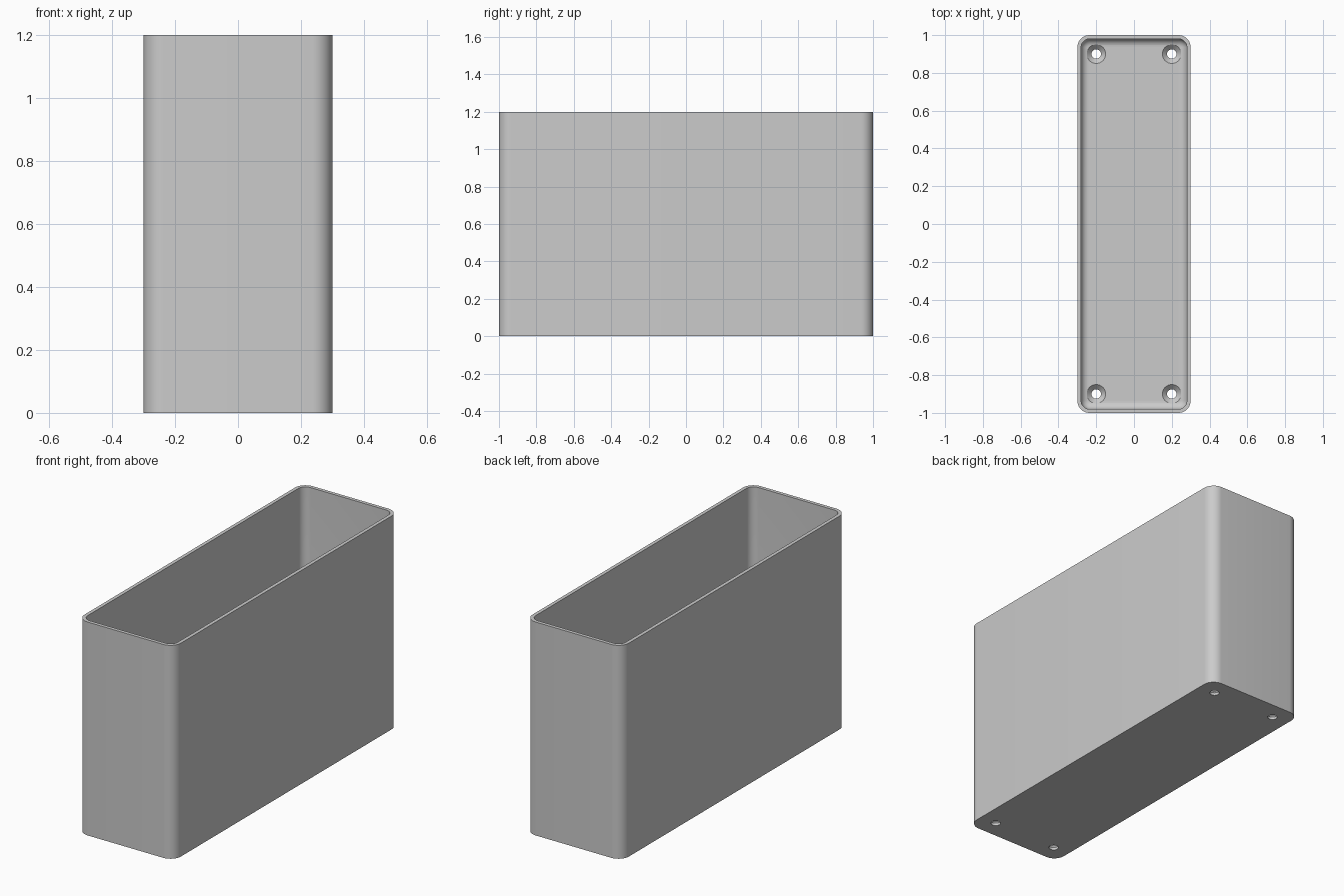
import bpy
import bmesh
from math import cos, sin, pi

cube = bpy.data.objects.get("Cube")
if cube:
    bpy.data.objects.remove(cube, do_unlink=True)

HALF_X, HALF_Y, HEIGHT = 0.3, 1.0, 1.2
CORNER, WALL, FLOOR, FILLET = 0.065, 0.02, 0.04, 0.04
STEPS = 10

grey = bpy.data.materials.new("plain grey")
grey.use_nodes = True
grey.diffuse_color = (0.6, 0.6, 0.6, 1)
grey.node_tree.nodes["Principled BSDF"].inputs["Base Color"].default_value = (0.6, 0.6, 0.6, 1)


def rounded_ring(bm, inset, z):
    """Rounded rectangle of vertices, offset inward from the outer outline."""
    radius = CORNER - inset
    verts = []
    for quarter, (sx, sy) in enumerate([(1, 1), (-1, 1), (-1, -1), (1, -1)]):
        for i in range(STEPS + 1):
            a = (quarter + i / STEPS) * pi / 2
            verts.append(bm.verts.new((sx * (HALF_X - CORNER) + radius * cos(a),
                                       sy * (HALF_Y - CORNER) + radius * sin(a), z)))
    return verts


def circle_ring(bm, x, y, radius, z, count=32):
    return [bm.verts.new((x + radius * cos(2 * pi * i / count),
                          y + radius * sin(2 * pi * i / count), z)) for i in range(count)]


def loft(bm, rings):
    """Skin consecutive rings and cap both ends."""
    for low, high in zip(rings, rings[1:]):
        for i in range(len(low)):
            j = (i + 1) % len(low)
            bm.faces.new((low[i], low[j], high[j], high[i]))
    bm.faces.new(rings[0][::-1])
    bm.faces.new(rings[-1])


def make_object(name, bm):
    bmesh.ops.recalc_face_normals(bm, faces=bm.faces[:])
    mesh = bpy.data.meshes.new(name)
    bm.to_mesh(mesh)
    bm.free()
    mesh.materials.append(grey)
    obj = bpy.data.objects.new(name, mesh)
    bpy.context.collection.objects.link(obj)
    return obj


# Open box: outer wall, rim, inner wall and filleted floor
bm = bmesh.new()
profile = [(0, 0), (0, HEIGHT), (WALL, HEIGHT)]
for i in range(9):
    a = i / 8 * pi / 2
    profile.append((WALL + FILLET * (1 - cos(a)), FLOOR + FILLET * (1 - sin(a))))
loft(bm, [rounded_ring(bm, inset, z) for inset, z in profile])
box = make_object("open_box", bm)

# Countersunk screw holes near the floor corners
bm = bmesh.new()
for x in (-0.2, 0.2):
    for y in (-0.9, 0.9):
        loft(bm, [circle_ring(bm, x, y, r, z) for r, z in
                  [(0.025, -0.05), (0.025, FLOOR - 0.025), (0.05, FLOOR), (0.05, FLOOR + 0.06)]])
cutter = make_object("screw_hole_cutter", bm)
cutter.hide_render = True

bpy.ops.object.select_all(action="DESELECT")
bpy.context.view_layer.objects.active = box
box.select_set(True)
cut = box.modifiers.new("screw_holes", "BOOLEAN")
cut.operation = "DIFFERENCE"
cut.solver = "EXACT"
cut.object = cutter
bpy.ops.object.modifier_apply(modifier=cut.name)
bpy.data.objects.remove(cutter, do_unlink=True)
bpy.ops.object.shade_smooth_by_angle(angle=pi / 6)
